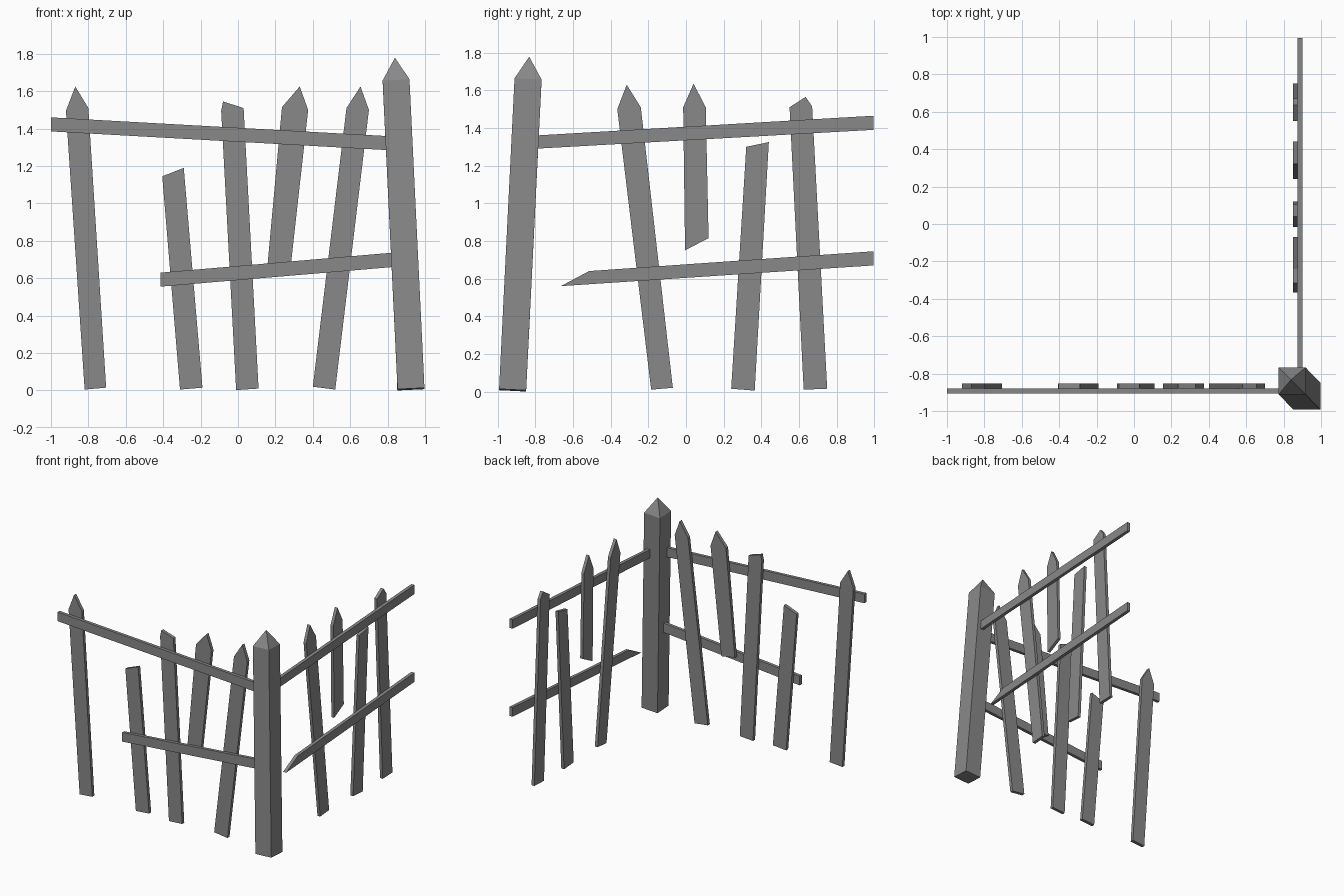
import bpy
import bmesh
from mathutils import Vector

if "Cube" in bpy.data.objects:
    bpy.data.objects.remove(bpy.data.objects["Cube"], do_unlink=True)

wood = bpy.data.materials.new("weathered grey wood")
wood.use_nodes = True
GREY = (0.25, 0.25, 0.25, 1)
wood.diffuse_color = GREY
wood.node_tree.nodes["Principled BSDF"].inputs["Base Color"].default_value = GREY


def finish(name, bm):
    bmesh.ops.recalc_face_normals(bm, faces=bm.faces)
    mesh = bpy.data.meshes.new(name)
    bm.to_mesh(mesh)
    bm.free()
    mesh.materials.append(wood)
    obj = bpy.data.objects.new(name, mesh)
    bpy.context.collection.objects.link(obj)
    return obj


def plank(name, outline, place, near, far):
    """Extrude a board outline (along the wall, height) from depth near to far."""
    bm = bmesh.new()
    face = bm.faces.new([bm.verts.new(place(u, near, z)) for u, z in outline])
    ext = bmesh.ops.extrude_face_region(bm, geom=[face])
    shift = Vector(place(0, far, 0)) - Vector(place(0, near, 0))
    bmesh.ops.translate(bm, vec=shift,
                        verts=[v for v in ext["geom"] if isinstance(v, bmesh.types.BMVert)])
    finish(name, bm)


def front_wall(u, depth, z):
    return (u, -depth, z)


def side_wall(u, depth, z):
    return (depth, u, z)


# Front wall boards, outlines counter-clockwise from bottom left
front_pickets = [
    [(-.82, .005), (-.705, .015), (-.8, 1.51), (-.87, 1.625), (-.92, 1.495)],
    [(-.31, .005), (-.19, .015), (-.29, 1.19), (-.405, 1.145)],
    [(-.01, .002), (.11, .01), (.03, 1.51), (-.08, 1.545), (-.09, 1.495)],
    [(.155, .64), (.277, .62), (.375, 1.5), (.33, 1.625), (.235, 1.515)],
    [(.4, .02), (.52, .005), (.7, 1.5), (.655, 1.625), (.58, 1.51)],
]
front_rails = [
    [(-1, 1.385), (.8, 1.285), (.8, 1.36), (-1, 1.46)],
    [(-.415, .555), (.83, .66), (.83, .737), (-.415, .63)],
]

# Side wall boards
side_pickets = [
    [(-.185, .01), (-.07, .02), (-.24, 1.51), (-.315, 1.63), (-.365, 1.5)],
    [(-.005, .75), (.12, .815), (.105, 1.51), (.04, 1.635), (-.015, 1.51)],
    [(.24, .015), (.365, .005), (.44, 1.325), (.32, 1.3)],
    [(.625, .01), (.75, .015), (.67, 1.515), (.635, 1.565), (.55, 1.51)],
]
side_rails = [
    [(-.8, 1.29), (.995, 1.39), (.995, 1.465), (-.8, 1.36)],
    [(-.665, .56), (.995, .67), (.995, .745), (-.515, .64)],
]

for wall, place, pickets, rails, inner, mid, outer in (
        ("front", front_wall, front_pickets, front_rails, .853, .88, .906),
        ("side", side_wall, side_pickets, side_rails, .85, .875, .902)):
    for i, outline in enumerate(pickets, 1):
        plank(f"{wall}_picket_{i}", outline, place, inner, mid)
    for label, outline in zip(("upper", "lower"), rails):
        plank(f"{wall}_{label}_rail", outline, place, mid, outer)

# Leaning corner post with a pyramid cap
base = Vector((.925, -.921, .007))
lean = Vector((-.08, .082, 1.65))
bm = bmesh.new()
bmesh.ops.create_cube(bm, size=1)
for v in bm.verts:
    v.co = (v.co.x * .144, v.co.y * .144, (v.co.z + .5) * lean.length)
top = max(bm.faces, key=lambda f: f.calc_center_median().z)
cap = bmesh.ops.poke(bm, faces=[top])["verts"][0]
cap.co.z += .122
post = finish("corner_post", bm)
post.location = base
post.rotation_mode = "QUATERNION"
post.rotation_quaternion = Vector((0, 0, 1)).rotation_difference(lean)
